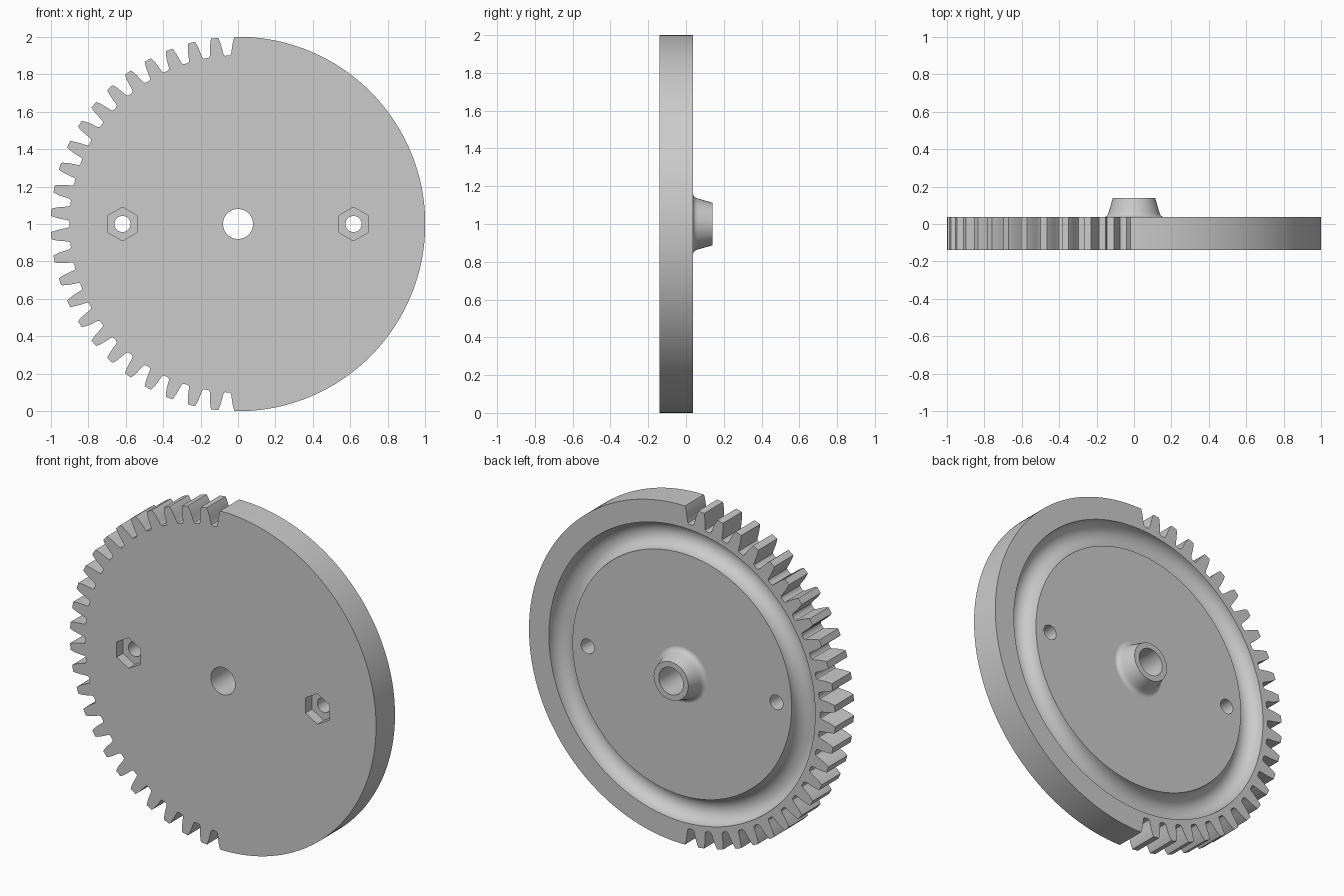
import bpy, bmesh, math
from mathutils import Vector

if "Cube" in bpy.data.objects:
    bpy.data.objects.remove(bpy.data.objects["Cube"], do_unlink=True)

FRONT, BACK, HUB_END = -0.14, 0.037, 0.14
PITCH = math.radians(7.2)
GAPS = 25

grey = bpy.data.materials.new("plain grey")
grey.use_nodes = True
grey.diffuse_color = (0.6, 0.6, 0.6, 1)
grey.node_tree.nodes["Principled BSDF"].inputs["Base Color"].default_value = (0.6, 0.6, 0.6, 1)


def finish(bm, name):
    bmesh.ops.remove_doubles(bm, verts=bm.verts, dist=1e-5)
    bmesh.ops.recalc_face_normals(bm, faces=bm.faces)
    mesh = bpy.data.meshes.new(name)
    bm.to_mesh(mesh)
    bm.free()
    mesh.materials.append(grey)
    obj = bpy.data.objects.new(name, mesh)
    bpy.context.collection.objects.link(obj)
    return obj


def prism(name, outline, y0, y1):
    """Extrude an (x, z) outline along y."""
    bm = bmesh.new()
    face = bm.faces.new([bm.verts.new((x, y0, z)) for x, z in outline])
    new = bmesh.ops.extrude_face_region(bm, geom=[face])["geom"]
    verts = [v for v in new if isinstance(v, bmesh.types.BMVert)]
    bmesh.ops.translate(bm, verts=verts, vec=(0, y1 - y0, 0))
    return finish(bm, name)


def lathe(name, profile, closed, steps=128):
    """Spin an (r, y) profile about the gear axis."""
    bm = bmesh.new()
    vs = [bm.verts.new((r, y, 1)) for r, y in profile]
    pairs = list(zip(vs, vs[1:])) + ([(vs[-1], vs[0])] if closed else [])
    edges = [bm.edges.new(p) for p in pairs]
    bmesh.ops.spin(bm, geom=vs + edges, cent=(0, 0, 1), axis=(0, 1, 0),
                   angle=math.tau, steps=steps)
    return finish(bm, name)


def ring(x, radius, sides, turn=0.0):
    return [(x + radius * math.cos(turn + math.tau * i / sides),
             1 + radius * math.sin(turn + math.tau * i / sides)) for i in range(sides)]


def activate(obj):
    bpy.ops.object.select_all(action='DESELECT')
    obj.select_set(True)
    bpy.context.view_layer.objects.active = obj


def cut(target, cutter):
    cutter.hide_render = True
    mod = target.modifiers.new("cut", 'BOOLEAN')
    mod.operation, mod.solver, mod.object = 'DIFFERENCE', 'EXACT', cutter
    activate(target)
    bpy.ops.object.modifier_apply(modifier=mod.name)
    bpy.data.objects.remove(cutter, do_unlink=True)


# Outline: smooth right half, then teeth around the other half
flank = [(1.0, 0.019), (0.985, 0.0245), (0.96, 0.031), (0.935, 0.0355),
         (0.914, 0.039), (0.905, 0.043), (0.901, 0.050)]
polar = [(1.0, math.pi * (i / 96 - 0.5)) for i in range(97)]
for k in range(GAPS):
    start = math.pi / 2 + k * PITCH
    polar += [(r, start + a) for r, a in flank]
    polar += [(r, start + PITCH - a) for r, a in reversed(flank)]
outline = [(r * math.cos(a), 1 + r * math.sin(a)) for r, a in polar]
gear = prism("gear_plate", outline, FRONT, BACK)

# Rounded ring groove in the back
groove = [(0.793 + 0.077 * math.cos(math.pi * i / 16),
           BACK - 0.08 * math.sin(math.pi * i / 16)) for i in range(17)]
groove += [(0.716, BACK + 0.05), (0.870, BACK + 0.05)]
cut(gear, lathe("groove_cutter", groove, True))

# Shaft bore, bolt holes and hexagonal nut pockets
cut(gear, prism("bore_cutter", ring(0, 0.08, 64), -0.3, 0.3))
for x in (-0.617, 0.617):
    cut(gear, prism("bolt_cutter", ring(x, 0.043, 32), -0.3, 0.3))
    cut(gear, prism("nut_cutter", ring(x, 0.09, 6, math.pi / 6), -0.3, FRONT + 0.06))

# Tapered hub with a fillet at its foot
hub_profile = [(0.08, BACK), (0.08, HUB_END), (0.113, HUB_END), (0.134, 0.066),
               (0.138, 0.054), (0.144, 0.045), (0.152, 0.039), (0.162, BACK)]
hub = lathe("hub", hub_profile, False, 64)

for obj in (gear, hub):
    activate(obj)
    bpy.ops.object.shade_smooth_by_angle(angle=math.radians(32))
